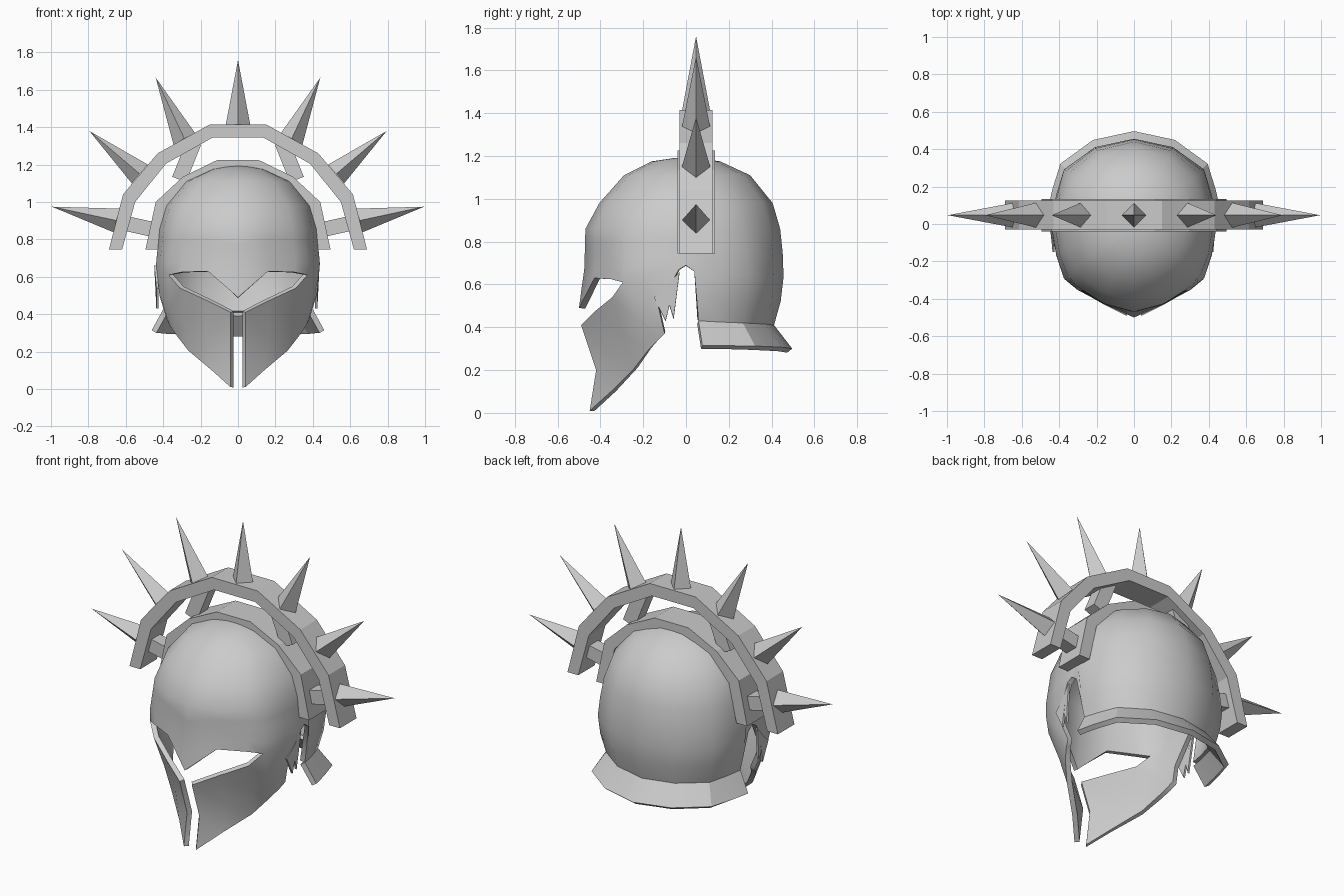
import bpy, bmesh
from mathutils import Vector, Matrix

if "Cube" in bpy.data.objects:
    bpy.data.objects.remove(bpy.data.objects["Cube"])

steel = bpy.data.materials.new("grey steel")
steel.use_nodes = True
colour = (0.6, 0.6, 0.6, 1)
steel.diffuse_color = colour
steel.node_tree.nodes["Principled BSDF"].inputs["Base Color"].default_value = colour

CREST_Y = 0.047


def finish(name, bm, mirror=False, thickness=0, smooth=None):
    """Turn a bmesh into an object, with optional mirroring, thickness and smoothing."""
    mesh = bpy.data.meshes.new(name)
    bm.to_mesh(mesh)
    bm.free()
    obj = bpy.data.objects.new(name, mesh)
    bpy.context.collection.objects.link(obj)
    mesh.materials.append(steel)
    bpy.ops.object.select_all(action="DESELECT")
    obj.select_set(True)
    bpy.context.view_layer.objects.active = obj
    if mirror:
        mod = obj.modifiers.new("Mirror", "MIRROR")
        mod.merge_threshold = 0.002
        bpy.ops.object.modifier_apply(modifier=mod.name)
    if thickness:
        mod = obj.modifiers.new("Solidify", "SOLIDIFY")
        mod.thickness = thickness
        mod.offset = -1
        mod.use_even_offset = True
        bpy.ops.object.modifier_apply(modifier=mod.name)
    if smooth:
        bpy.ops.object.shade_smooth_by_angle(angle=smooth)
    return obj


def loft(bm, columns):
    """Skin neighbouring columns of points with quads."""
    cols = [[bm.verts.new(p) for p in c] for c in columns]
    for a, b in zip(cols, cols[1:]):
        for i in range(len(a) - 1):
            bm.faces.new((a[i], a[i + 1], b[i + 1], b[i]))


def face_outward(bm):
    """Weld the sheet and point its normals away from the head."""
    bmesh.ops.remove_doubles(bm, verts=bm.verts, dist=0.002)
    bmesh.ops.recalc_face_normals(bm, faces=bm.faces)
    score = sum(f.normal.dot(f.calc_center_median() - Vector((0, 0, 0.6))) for f in bm.faces)
    if score < 0:
        bmesh.ops.reverse_faces(bm, faces=bm.faces)


def extrude_outline(bm, points, y, depth):
    """Prism from an outline in x and z, extruded along y."""
    face = bm.faces.new([bm.verts.new((x, y - depth / 2, z)) for x, z in points])
    ext = bmesh.ops.extrude_face_region(bm, geom=[face])
    moved = [v for v in ext["geom"] if isinstance(v, bmesh.types.BMVert)]
    bmesh.ops.translate(bm, verts=moved, vec=(0, depth, 0))
    bmesh.ops.recalc_face_normals(bm, faces=bm.faces)


# Skull profile: height, then front, side and back radius
PROFILE = [(1.19, .06, .06, .06), (1.175, .16, .14, .16), (1.11, .29, .28, .30),
           (.98, .405, .385, .405), (.86, .47, .42, .44), (.67, .475, .438, .46),
           (.50, .50, .42, .44), (.39, .50, .385, .405)]


def radii(z):
    for hi, lo in zip(PROFILE, PROFILE[1:]):
        if z >= lo[0]:
            t = (hi[0] - z) / (hi[0] - lo[0])
            return [h + (l - h) * t for h, l in zip(hi[1:], lo[1:])]
    return PROFILE[-1][1:]


def skull(sx, sy, z):
    """Point on the skull: round above, pointed at the brow."""
    front, side, back = radii(z)
    r = Vector((sx, sy)).normalized()
    sharp = min(1, max(0, (1.05 - z) / 0.4))
    p = r.lerp(Vector((sx, sy)), sharp)
    return Vector((p.x * side, p.y * (front if sy < 0 else back), z))


# Column direction and lower edge height, from brow tip round the ear to the nape
EDGE = [(0, -1, .49), (.37, -.89, .63), (.70, -.73, .625), (.86, -.61, .61),
        (.955, -.35, .645), (1, -.07, .67), (1, 0, .69), (1, .085, .66), (1, .14, .43),
        (.95, .36, .425), (.86, .64, .42), (.48, .90, .415), (0, 1, .41)]
BROW_END, EAR_FRONT, NAPE_START = 3, 5, 8

columns = []
for sx, sy, low in EDGE:
    heights = [row[0] for row in PROFILE[:5]]
    heights += [.86 + (low - .86) * k / 4 for k in range(1, 5)]
    columns.append([Vector((0, 0, 1.195))] + [skull(sx, sy, z) for z in heights])
rim = [c[-1] for c in columns]

# Helmet shell with the cheek guards joined at the temples
bm = bmesh.new()
loft(bm, columns)
cheek = [
    [(.04, -.49, .41), (.04, -.42, .20), (.04, -.45, .01)],
    [(.17, -.425, .475), (.165, -.35, .27), (.14, -.35, .10)],
    [(.31, -.345, .54), (.29, -.28, .36), (.265, -.245, .205)],
    [rim[BROW_END], (.365, -.22, .43), (.335, -.175, .295)],
    [rim[BROW_END + 1], (.405, -.17, .47), (.365, -.13, .34)],
    [rim[EAR_FRONT], (.42, -.13, .50), (.38, -.10, .37)],
]
loft(bm, cheek)
bmesh.ops.dissolve_degenerate(bm, dist=0.001, edges=bm.edges)
face_outward(bm)
finish("helmet_shell", bm, mirror=True, thickness=0.028, smooth=1.1)

# Flared neck guard
bm = bmesh.new()
loft(bm, [[p, (p.x * 1.16, p.y * 1.19 + .007, .30 + .015 * (p.x / .4))] for p in rim[NAPE_START:]])
face_outward(bm)
finish("neck_guard", bm, mirror=True, thickness=0.03, smooth=0.5)

# Jagged ear shards behind the cheek guards
for side, label in ((1, "left"), (-1, "right")):
    bm = bmesh.new()
    for outline in ([(-.15, .54), (-.095, .43), (-.05, .62)], [(-.10, .58), (-.058, .44), (-.03, .66)]):
        bm.faces.new([bm.verts.new((side * (.425 - .1 * (.55 - z) * (z > .5)), y, z)) for y, z in outline])
    finish(label + "_ear_shards", bm, thickness=0.012)


# Two faceted crest arches
def arch(name, outer, inner, depth):
    half = outer + inner[::-1]
    left = [(-x, z) for x, z in outer]
    path = left + outer[::-1] + inner + [(-x, z) for x, z in inner[::-1]]
    bm = bmesh.new()
    extrude_outline(bm, path, CREST_Y, depth)
    finish(name, bm)


arch("inner_arch",
     [(.495, .745), (.44, 1.0), (.295, 1.135), (.11, 1.225)],
     [(.425, .745), (.375, .97), (.26, 1.085), (.10, 1.165)], 0.175)
arch("outer_arch",
     [(.69, .745), (.615, 1.04), (.43, 1.26), (.15, 1.415)],
     [(.62, .745), (.55, 1.0), (.385, 1.205), (.135, 1.345)], 0.155)


# Four-sided spikes around the outer arch
def spike(name, base, tip):
    a, b = Vector((base[0], CREST_Y, base[1])), Vector((tip[0], CREST_Y, tip[1]))
    bm = bmesh.new()
    bmesh.ops.create_cone(bm, cap_ends=True, segments=4, radius1=0.066, radius2=0,
                          depth=(b - a).length)
    turn = (b - a).to_track_quat("Z", "Y").to_matrix().to_4x4()
    bmesh.ops.transform(bm, matrix=Matrix.Translation((a + b) / 2) @ turn, verts=bm.verts)
    finish(name, bm)


# Square struts that join the arches
def strut(name, start, end, width=0.08):
    a, b = Vector(start), Vector(end)
    n = (b - a).orthogonal().normalized() * width / 2
    bm = bmesh.new()
    extrude_outline(bm, [tuple(p) for p in (a + n, b + n, b - n, a - n)], CREST_Y, width)
    finish(name, bm)


spike("top_spike", (0, 1.41), (0, 1.76))
for side, label in ((1, "left"), (-1, "right")):
    for part, base, tip in (("upper", (.285, 1.335), (.44, 1.665)),
                            ("middle", (.525, 1.15), (.795, 1.38)),
                            ("lower", (.645, .90), (.995, .975))):
        spike(f"{label}_{part}_spike", (side * base[0], base[1]), (side * tip[0], tip[1]))
    strut(label + "_upper_strut", (side * .235, 1.32), (side * .315, 1.12))
    strut(label + "_lower_strut", (side * .62, .89), (side * .44, .85))
